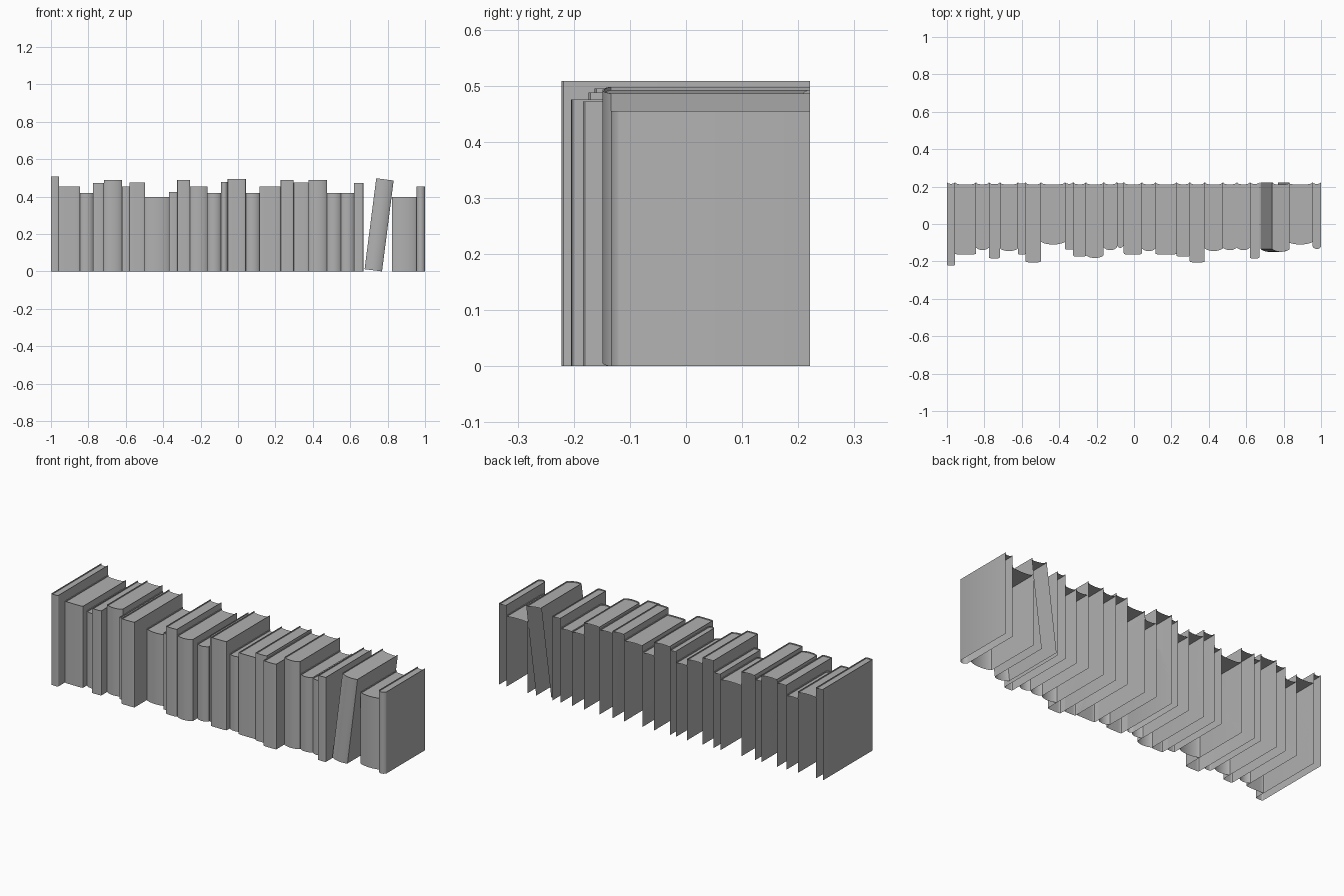
import bpy, bmesh
from math import sin, cos, pi, radians, copysign
from mathutils import Matrix

if "Cube" in bpy.data.objects:
    bpy.data.objects.remove(bpy.data.objects["Cube"])

BACK = 0.221     # shared rear plane of the row
T = 0.003        # width of the cover rim
RECESS = 0.006   # pages sit below the cover rim
N = 12           # spine segments

grey = bpy.data.materials.new("book_grey")
grey.diffuse_color = (0.44, 0.44, 0.44, 1)
grey.use_nodes = True
grey.node_tree.nodes["Principled BSDF"].inputs["Base Color"].default_value = grey.diffuse_color


def spine_path(w, front, rounded, inset):
    """U-shaped outline: left cover, bulging spine, right cover."""
    sag, px, py = (0.015, 1.0, 1.6) if rounded else (0.008, 0.5, 0.5)
    hw, base = w / 2 - inset, front + sag
    pts = [(-hw, BACK)]
    for i in range(N + 1):
        a = pi * i / N
        c, s = -cos(a), max(sin(a), 0.0)
        if abs(c) < 1e-6:
            c = 0.0
        pts.append((hw * copysign(abs(c) ** px, c),
                    base - (sag - inset) * s ** py))
    pts.append((hw, BACK))
    return pts


def add_mesh(name, bm, matrix):
    me = bpy.data.meshes.new(name)
    bm.to_mesh(me)
    bm.free()
    me.materials.append(grey)
    ob = bpy.data.objects.new(name, me)
    bpy.context.collection.objects.link(ob)
    ob.matrix_world = matrix
    bpy.ops.object.select_all(action='DESELECT')
    ob.select_set(True)
    bpy.context.view_layer.objects.active = ob
    bpy.ops.object.shade_smooth_by_angle(angle=radians(30))


def make_book(tag, w, h, front, rounded, matrix):
    outer = spine_path(w, front, rounded, 0)
    inner = spine_path(w, front, rounded, T)

    # wrap-around cover sheet with a rim and a short inner lip, open below
    bm = bmesh.new()
    rings = [[bm.verts.new((x, y, z)) for x, y in path]
             for path, z in ((outer, 0), (outer, h), (inner, h), (inner, h - RECESS))]
    for lo, hi in zip(rings, rings[1:]):
        for i in range(len(lo) - 1):
            bm.faces.new((lo[i], lo[i + 1], hi[i + 1], hi[i]))
    add_mesh("book_cover_" + tag, bm, matrix)

    # top of the pages with a hollow fore edge
    bm = bmesh.new()
    hw = w / 2 - T
    dip = min(0.010, w * 0.12)
    edge = [(hw * cos(pi * i / 8), BACK - 0.001 - dip * sin(pi * i / 8))
            for i in range(9)]
    bm.faces.new([bm.verts.new((x, y, h - RECESS))
                  for x, y in inner[1:-1] + edge])
    bm.normal_update()
    for f in bm.faces:
        if f.normal.z < 0:
            f.normal_flip()
    add_mesh("book_pages_" + tag, bm, matrix)


# upright books: right edge x, height, spine front y, rounded spine
ROW = [
    (-0.957, .508, -.222, 0), (-0.845, .455, -.163, 0), (-0.775, .418, -.140, 1),
    (-0.717, .472, -.184, 0), (-0.620, .488, -.145, 1), (-0.580, .455, -.163, 0),
    (-0.497, .475, -.205, 0), (-0.368, .398, -.110, 1), (-0.325, .425, -.137, 0),
    (-0.257, .488, -.174, 0), (-0.162, .455, -.182, 1), (-0.092, .418, -.140, 1),
    (-0.055, .478, -.128, 1), (0.042, .495, -.163, 0), (0.115, .418, -.145, 1),
    (0.228, .455, -.163, 0), (0.298, .488, -.174, 0), (0.378, .475, -.205, 0),
    (0.475, .488, -.145, 1), (0.550, .418, -.140, 1), (0.620, .418, -.140, 1),
    (0.670, .472, -.184, 0)]
END = [(0.955, .398, -.110, 1), (1.0, .455, -.134, 1)]

count = 0
for left, books in ((-1.0, ROW), (0.823, END)):
    for right, h, front, rounded in books:
        count += 1
        make_book(f"{count:02d}", right - left, h, front, rounded,
                  Matrix.Translation(((left + right) / 2, 0, 0)))
        left = right

# leaning book, pivoting on its lower right edge
lean_w = 0.094
make_book("leaning", lean_w, 0.49, -.149, 1,
          Matrix.Translation((0.77, 0, 0)) @ Matrix.Rotation(radians(7.3), 4, 'Y')
          @ Matrix.Translation((-lean_w / 2, 0, 0)))
